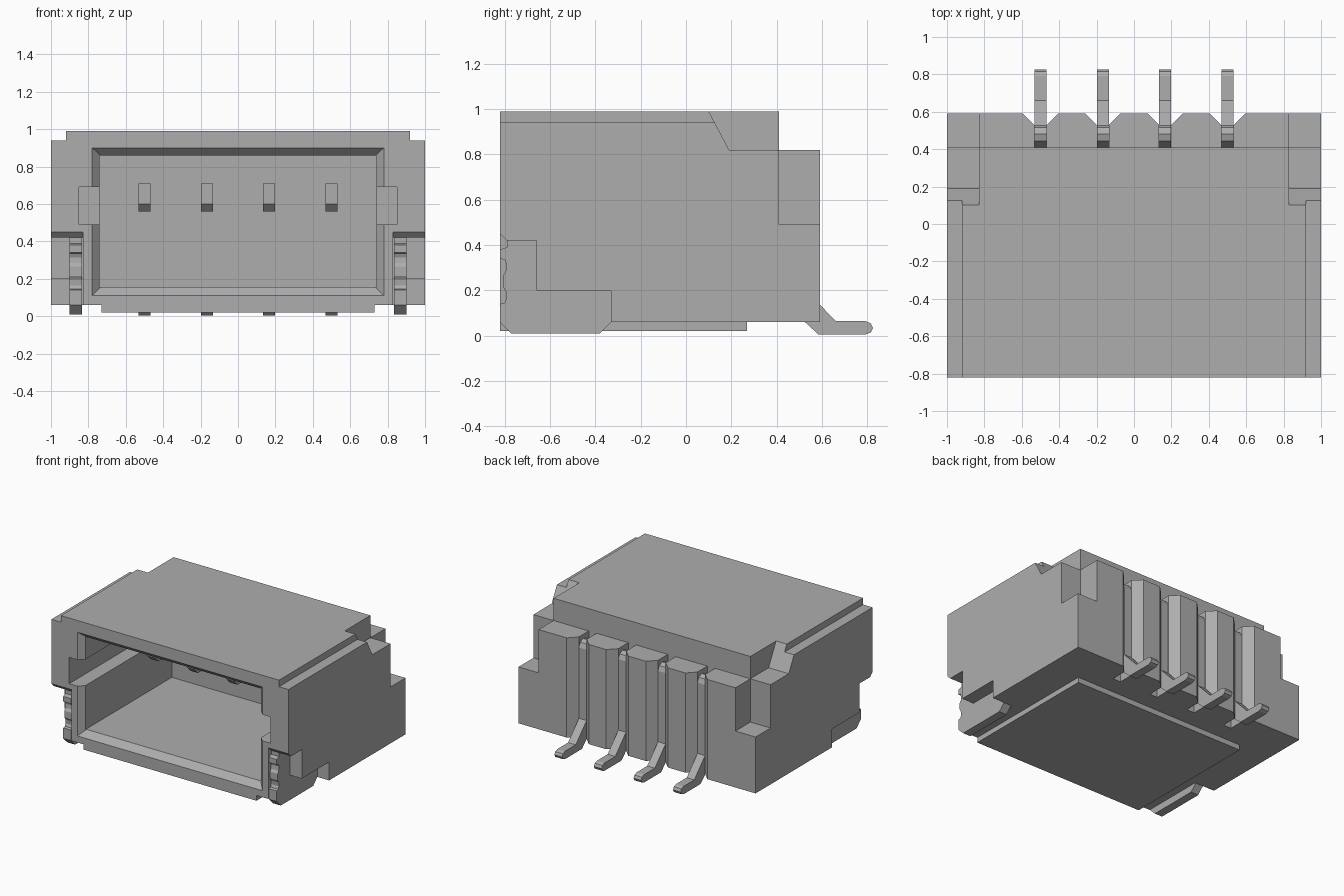
import bpy, bmesh
from mathutils import Vector

if "Cube" in bpy.data.objects:
    bpy.data.objects.remove(bpy.data.objects["Cube"])

grey = bpy.data.materials.new("neutral grey")
grey.use_nodes = True
grey.diffuse_color = (0.42, 0.42, 0.43, 1)
grey.node_tree.nodes["Principled BSDF"].inputs["Base Color"].default_value = grey.diffuse_color


def loft(name, ring_a, ring_b):
    """Closed solid between two matching rings of points."""
    bm = bmesh.new()
    a = [bm.verts.new(p) for p in ring_a]
    b = [bm.verts.new(p) for p in ring_b]
    bm.faces.new(a)
    bm.faces.new(b)
    for i in range(len(a)):
        j = (i + 1) % len(a)
        bm.faces.new((a[i], a[j], b[j], b[i]))
    bmesh.ops.recalc_face_normals(bm, faces=bm.faces)
    mesh = bpy.data.meshes.new(name)
    bm.to_mesh(mesh)
    bm.free()
    mesh.materials.append(grey)
    ob = bpy.data.objects.new(name, mesh)
    bpy.context.collection.objects.link(ob)
    return ob


def side_prism(name, profile, x0, x1):
    """Extrude a (y, z) profile along x."""
    return loft(name, [(x0, y, z) for y, z in profile], [(x1, y, z) for y, z in profile])


def plan_prism(name, profile, z0, z1):
    """Extrude an (x, y) profile along z."""
    return loft(name, [(x, y, z0) for x, y in profile], [(x, y, z1) for x, y in profile])


def box(name, x0, x1, y0, y1, z0, z1):
    return plan_prism(name, [(x0, y0), (x1, y0), (x1, y1), (x0, y1)], z0, z1)


def opening(half_width, z0, z1, y):
    return [(-half_width, y, z0), (half_width, y, z0), (half_width, y, z1), (-half_width, y, z1)]


def carve(ob, cutters):
    """Subtract all cutters and bake the result."""
    for c in cutters:
        c.hide_render = True
        m = ob.modifiers.new("cut", "BOOLEAN")
        m.operation, m.solver, m.object = "DIFFERENCE", "EXACT", c
    graph = bpy.context.evaluated_depsgraph_get()
    baked = bpy.data.meshes.new_from_object(ob.evaluated_get(graph))
    ob.modifiers.clear()
    ob.data = baked
    for c in cutters:
        bpy.data.objects.remove(c)


# Housing outline: tall block with a lower ledge at the back
housing = side_prism("housing", [(-.82, .06), (.59, .06), (.59, .82), (.41, .82),
                                 (.41, .99), (-.82, .99)], -1, 1)

# Plug cavity with a chamfered mouth
cutters = [box("cavity", -.74, .74, -.9, .26, .155, .86),
           loft("mouth", opening(.785, .105, .905, -.825), opening(.735, .155, .86, -.775))]

pin_x = [-.5, -.167, .167, .5]
for s in (-1, 1):
    # Guide slots, shoulder steps and rear corner reliefs
    cutters += [
        box("guide_slot", s * .7, s * .85, -.9, .25, .49, .69),
        box("shoulder", s * .92, s * 1.1, -.9, .3, .94, 1.1),
        side_prism("slope", [(.095, 1), (.19, .82), (.5, .82), (.5, 1)], s * .83, s * 1.1),
        box("rear_corner", s * .83, s * 1.1, .41, .7, .49, .9),
        side_prism("tab_recess", [(-.9, -.1), (-.33, -.1), (-.33, .2), (-.66, .2), (-.66, .42),
                                  (-.79, .42), (-.82, .45), (-.9, .53)], s * .83, s * 1.1),
    ]
for x in pin_x:
    # Flared grooves holding the terminals
    cutters.append(plan_prism("groove", [(x - .033, .41), (x + .033, .41), (x + .033, .53),
                                         (x + .113, .61), (x - .113, .61), (x - .033, .53)], -.1, .9))
carve(housing, cutters)

# Raised pad under the housing
box("bottom_pad", -.73, .73, -.82, .27, .02, .07)

# Bent terminals: contact blade, riser and solder foot
pin_profile = [(-.33, .6), (-.29, .56), (.4, .56), (.46, .6), (.46, .12), (.585, .005),
               (.79, .005), (.815, .015), (.825, .035), (.815, .055), (.79, .065),
               (.66, .065), (.53, .2), (.53, .74), (.515, .775), (.48, .79),
               (.445, .78), (.41, .71), (-.33, .71)]
for i, x in enumerate(pin_x):
    side_prism(f"terminal_{i + 1}", pin_profile, x - .032, x + .032)

# Side mounting tabs with a scalloped front edge
tab_profile = [(-.82, .06), (-.77, .01), (-.38, .01), (-.33, .06), (-.33, .2), (-.66, .2),
               (-.66, .42), (-.79, .42), (-.79, .39), (-.82, .38), (-.82, .34), (-.8, .335),
               (-.792, .315), (-.795, .285), (-.807, .265), (-.807, .215), (-.795, .195),
               (-.792, .165), (-.8, .145), (-.82, .14)]
for side, s in (("left", 1), ("right", -1)):
    side_prism(f"{side}_mounting_tab", tab_profile, s * .835, s * .9)
